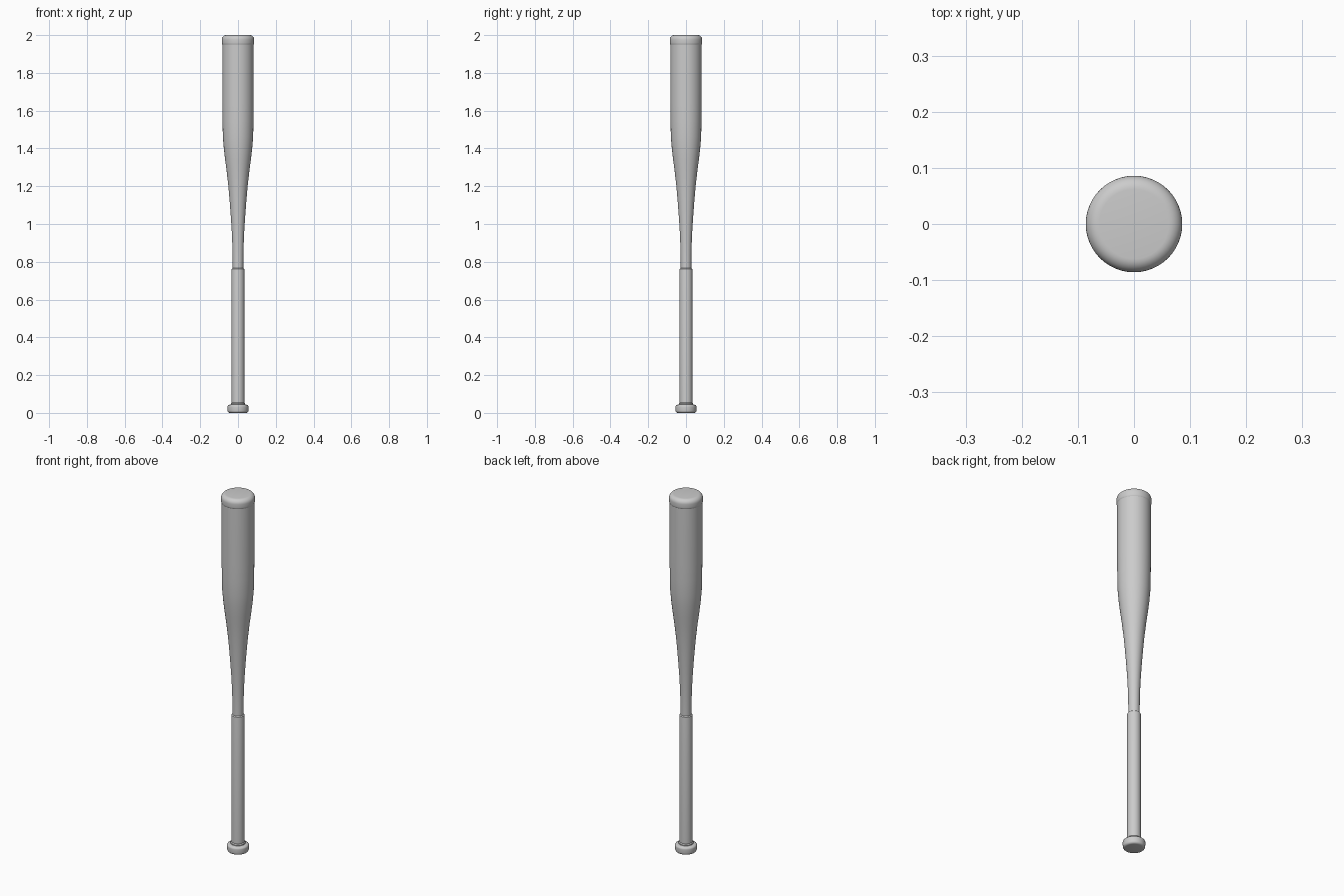
import bpy
import bmesh
import math

if "Cube" in bpy.data.objects:
    bpy.data.objects.remove(bpy.data.objects["Cube"])

SIDES = 48


def lathe(name, profile, angle=35):
    """Revolve a (radius, z) profile around z and cap both ends."""
    bm = bmesh.new()
    rings = []
    for r, z in profile:
        rings.append([bm.verts.new((r * math.cos(2 * math.pi * i / SIDES),
                                    r * math.sin(2 * math.pi * i / SIDES), z))
                      for i in range(SIDES)])
    for a, b in zip(rings, rings[1:]):
        for i in range(SIDES):
            j = (i + 1) % SIDES
            bm.faces.new((a[i], a[j], b[j], b[i]))
    bm.faces.new(rings[0][::-1])
    bm.faces.new(rings[-1])
    mesh = bpy.data.meshes.new(name)
    bm.to_mesh(mesh)
    bm.free()
    obj = bpy.data.objects.new(name, mesh)
    bpy.context.collection.objects.link(obj)
    bpy.ops.object.select_all(action='DESELECT')
    obj.select_set(True)
    bpy.context.view_layer.objects.active = obj
    bpy.ops.object.shade_smooth_by_angle(angle=math.radians(angle))
    return obj


def fillet(r, z, size, start, end, steps=5):
    """Arc points around centre (r, z), angles in degrees."""
    return [(r + size * math.cos(math.radians(start + (end - start) * k / steps)),
             z + size * math.sin(math.radians(start + (end - start) * k / steps)))
            for k in range(steps + 1)]


# Barrel with its long taper down to the neck
lathe("barrel", [(0.028, 0.75), (0.028, 0.80), (0.029, 0.86), (0.031, 0.92),
                 (0.034, 0.98), (0.038, 1.04), (0.044, 1.12), (0.051, 1.20),
                 (0.060, 1.28), (0.068, 1.34), (0.075, 1.40), (0.080, 1.46),
                 (0.082, 1.54), (0.083, 1.64), (0.083, 1.96)])

# Rounded end cap, slightly wider than the barrel
lathe("end_cap", [(0.082, 1.948), (0.085, 1.952), (0.086, 1.958)]
      + fillet(0.062, 1.976, 0.024, 0, 90, 7))

# Wrapped handle grip with rounded upper edge
lathe("grip", [(0.034, 0.03), (0.034, 0.755), (0.033, 0.762), (0.028, 0.766)])

# Collar where the grip meets the knob
lathe("grip_collar", [(0.038, 0.035), (0.038, 0.050), (0.034, 0.055)])

# Knob at the bottom
lathe("knob", fillet(0.043, 0.012, 0.012, -90, 0)
      + fillet(0.045, 0.032, 0.011, 0, 90) + [(0.036, 0.046)])
